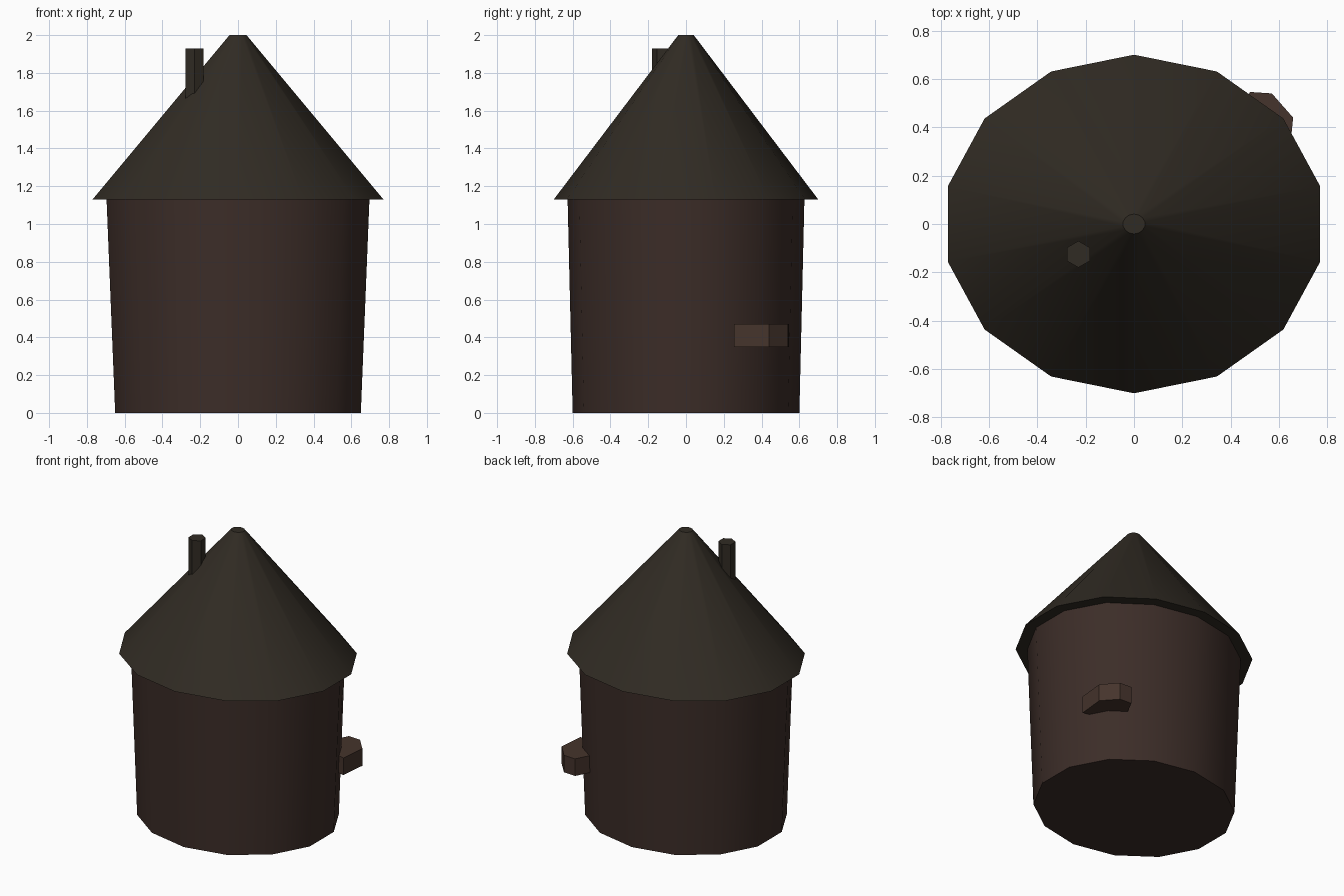
import bpy, bmesh, math

if "Cube" in bpy.data.objects:
    bpy.data.objects.remove(bpy.data.objects["Cube"])


def material(name, rgb):
    m = bpy.data.materials.new(name)
    m.diffuse_color = (*rgb, 1)
    m.use_nodes = True
    m.node_tree.nodes["Principled BSDF"].inputs["Base Color"].default_value = m.diffuse_color
    return m


def loft(name, rings, mat):
    """Closed solid through rings of equal point count, listed bottom to top."""
    bm = bmesh.new()
    loops = [[bm.verts.new(p) for p in ring] for ring in rings]
    n = len(loops[0])
    for low, high in zip(loops, loops[1:]):
        for i in range(n):
            j = (i + 1) % n
            bm.faces.new((low[i], low[j], high[j], high[i]))
    bm.faces.new(loops[0][::-1])
    bm.faces.new(loops[-1])
    bmesh.ops.recalc_face_normals(bm, faces=bm.faces)
    mesh = bpy.data.meshes.new(name)
    bm.to_mesh(mesh)
    bm.free()
    mesh.materials.append(mat)
    ob = bpy.data.objects.new(name, mesh)
    bpy.context.collection.objects.link(ob)
    bpy.ops.object.select_all(action='DESELECT')
    ob.select_set(True)
    bpy.context.view_layer.objects.active = ob
    bpy.ops.object.shade_smooth_by_angle(angle=math.radians(30))
    return ob


def ring(n, rx, ry, z, cx=0, cy=0):
    """Elliptical ring with a corner pointing to +y."""
    angles = [math.pi / 2 + math.tau * k / n for k in range(n)]
    return [(cx + rx * math.cos(a), cy + ry * math.sin(a), z) for a in angles]


wall_mat = material("dark_wood", (0.045, 0.026, 0.021))
roof_mat = material("dark_shingle", (0.030, 0.024, 0.017))
ledge_mat = material("ledge_wood", (0.060, 0.034, 0.025))

# Round hut wall, slightly wider at the top
loft("wall", [ring(14, 0.667, 0.60, 0), ring(14, 0.714, 0.627, 1.135)], wall_mat)

# Conical roof with a tiny blunt tip
loft("roof", [ring(14, 0.79, 0.70, 1.13), ring(14, 0.046, 0.041, 2.0)], roof_mat)

# Hexagonal chimney sunk into the roof
loft("chimney", [ring(6, 0.055, 0.055, z, -0.23, -0.125) for z in (1.60, 1.93)], roof_mat)

# Faceted ledge on the back right of the wall
outline = [(0.64, 0.255), (0.658, 0.44), (0.57, 0.54), (0.48, 0.546),
           (0.42, 0.43), (0.54, 0.28)]
loft("ledge", [[(x, y, z) for x, y in outline] for z in (0.35, 0.47)], ledge_mat)
